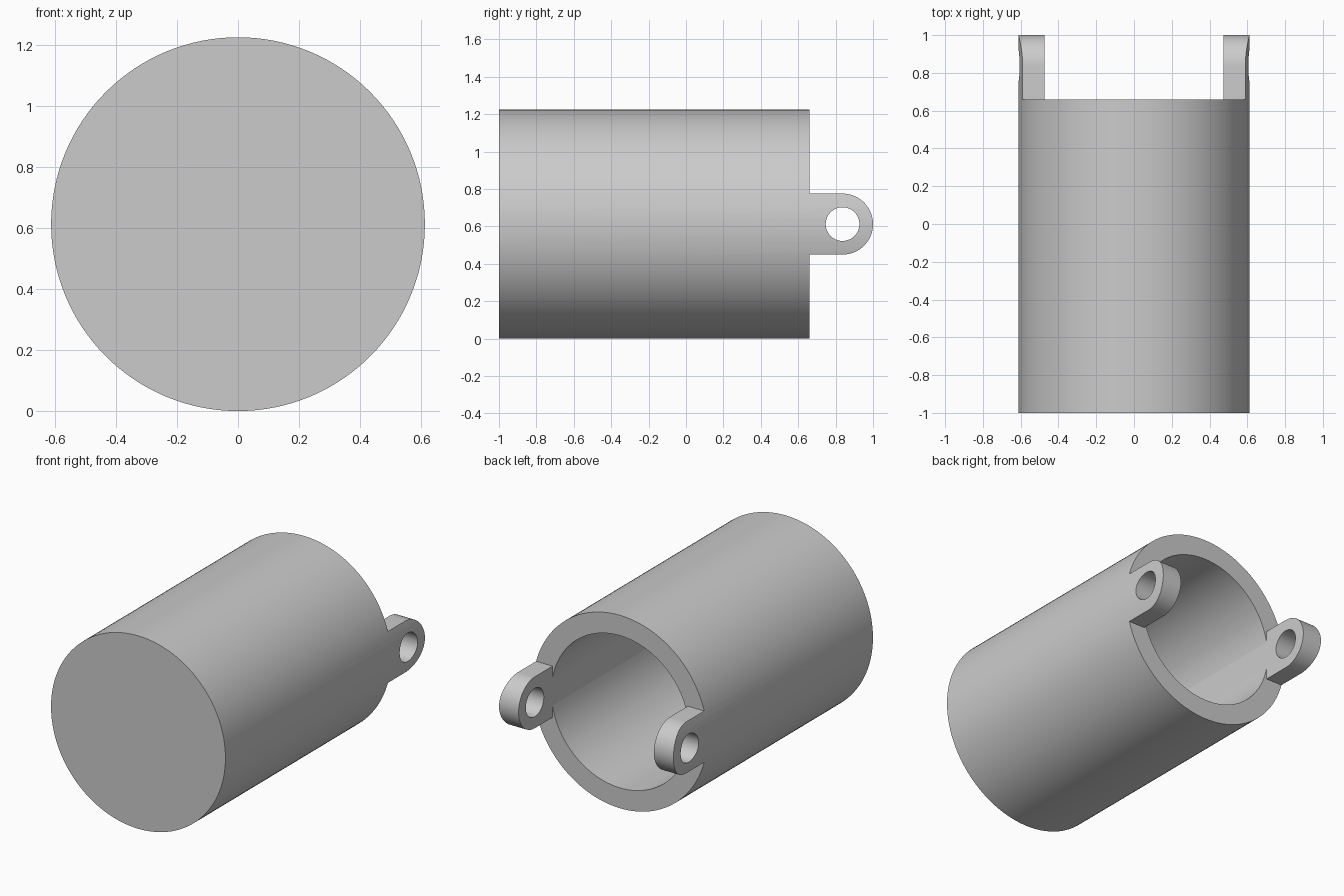
import bpy, bmesh, math
from mathutils import Vector

old = bpy.data.objects.get("Cube")
if old:
    bpy.data.objects.remove(old, do_unlink=True)

R, MID = 0.612, 0.612          # outer radius, axis height
BORE, FLAT = 0.483, 0.475      # bore radius, flat inner faces of the lugs
RIM, FLOOR = 0.66, -0.87       # open end, closed end of the bore
LUG, LUG_Y, HOLE = 0.163, 0.837, 0.09

grey = bpy.data.materials.new("plain grey")
grey.use_nodes = True
colour = (0.6, 0.6, 0.6, 1)
grey.diffuse_color = colour
grey.node_tree.nodes["Principled BSDF"].inputs["Base Color"].default_value = colour


def arc(cx, cy, r, start, end, n):
    return [(cx + r * math.cos(start + (end - start) * i / n),
             cy + r * math.sin(start + (end - start) * i / n)) for i in range(n + 1)]


def prism(name, points, axis, lo, hi):
    """Extrude a flat outline along x (outline in y, z) or y (outline in x, z)."""
    bm = bmesh.new()
    place = (lambda a, b: (lo, a, b)) if axis == "x" else (lambda a, b: (a, lo, b))
    face = bm.faces.new([bm.verts.new(place(a, b)) for a, b in points])
    new = bmesh.ops.extrude_face_region(bm, geom=[face])["geom"]
    shift = Vector((hi - lo, 0, 0)) if axis == "x" else Vector((0, hi - lo, 0))
    bmesh.ops.translate(bm, vec=shift,
                        verts=[v for v in new if isinstance(v, bmesh.types.BMVert)])
    bmesh.ops.recalc_face_normals(bm, faces=bm.faces)
    mesh = bpy.data.meshes.new(name)
    bm.to_mesh(mesh)
    bm.free()
    obj = bpy.data.objects.new(name, mesh)
    bpy.context.collection.objects.link(obj)
    mesh.materials.append(grey)
    return obj


def circle(cx, cy, r, n=96):
    return arc(cx, cy, r, 0, math.tau, n)[:-1]


# Solid blank as long as the cup and its lugs
cup = prism("cup_with_lugs", circle(0, MID, R, 128), "y", -1, 1)

# Bore with two narrow flats in line with the lugs
a = math.acos(FLAT / BORE)
bore = prism("bore_cutter",
             arc(0, MID, BORE, a, math.pi - a, 44)
             + arc(0, MID, BORE, math.pi + a, math.tau - a, 44), "y", FLOOR, 1.2)

# Everything behind the rim except the rounded lug outline
rear = prism("rear_cutter",
             [(RIM, MID - LUG)] + arc(LUG_Y, MID, LUG, -math.pi / 2, math.pi / 2, 48)
             + [(RIM, MID + LUG), (RIM, 1.5), (1.2, 1.5), (1.2, -0.3), (RIM, -0.3)],
             "x", -0.8, 0.8)

# Gap between the lugs, and the pin hole through both
gap = prism("gap_cutter", [(RIM, 0.3), (1.3, 0.3), (1.3, 0.9), (RIM, 0.9)],
            "x", -FLAT, FLAT)
hole = prism("pin_hole_cutter", circle(LUG_Y, MID, HOLE), "x", -0.8, 0.8)

cutters = [bore, rear, gap, hole]
for cutter in cutters:
    cutter.hide_render = True
    mod = cup.modifiers.new(cutter.name, "BOOLEAN")
    mod.operation = "DIFFERENCE"
    mod.solver = "EXACT"
    mod.object = cutter

# Bake the cuts, then drop the cutters
bpy.context.view_layer.update()
result = bpy.data.meshes.new_from_object(
    cup.evaluated_get(bpy.context.evaluated_depsgraph_get()))
cup.modifiers.clear()
cup.data = result
for cutter in cutters:
    bpy.data.objects.remove(cutter, do_unlink=True)

# Smooth round walls, crisp rims and flats
bpy.ops.object.select_all(action="DESELECT")
cup.select_set(True)
bpy.context.view_layer.objects.active = cup
bpy.ops.object.shade_smooth_by_angle(angle=math.radians(6.5))
